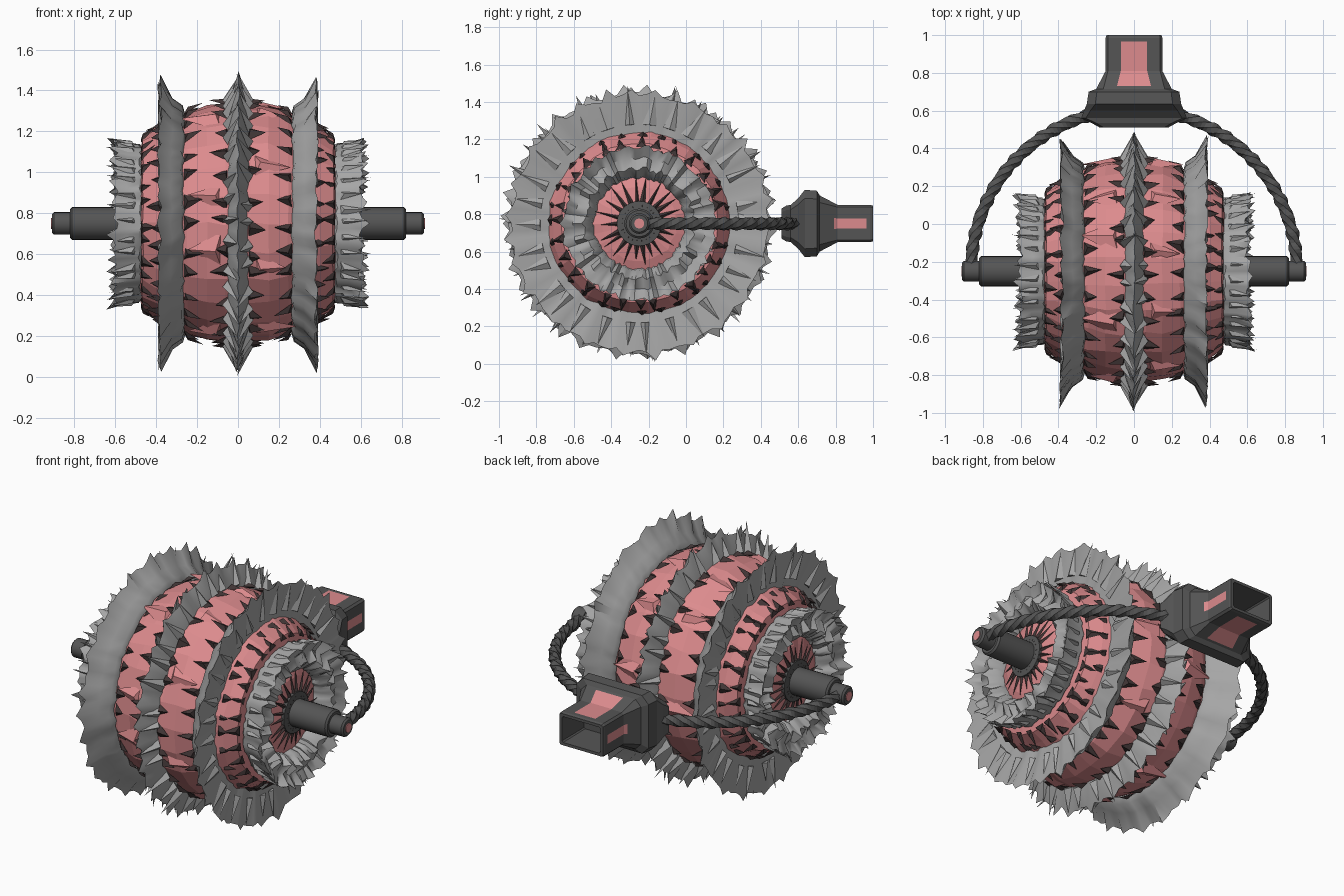
import bpy, bmesh, random
from math import sin, cos, pi, tau, radians, atan2
from mathutils import Vector

if "Cube" in bpy.data.objects:
    bpy.data.objects.remove(bpy.data.objects["Cube"])

random.seed(4)
CY, CZ = -0.25, 0.75          # drum axis runs along x through this point
rnd = random.uniform


def mat(name, c):
    m = bpy.data.materials.new(name)
    m.diffuse_color = (*c, 1)
    m.use_nodes = True
    m.node_tree.nodes["Principled BSDF"].inputs["Base Color"].default_value = m.diffuse_color
    return m


PINK = mat("pink", (0.72, 0.26, 0.27))
GREY = mat("frill_grey", (0.38, 0.38, 0.38))
DARK = mat("dark_metal", (0.09, 0.09, 0.09))
SHADE = mat("thorn_dark", (0.05, 0.035, 0.035))


def P(x, r, a):
    return (x, CY + r * cos(a), CZ + r * sin(a))


def make(name, verts, faces, m, smooth=None):
    me = bpy.data.meshes.new(name)
    me.from_pydata(verts, [], faces)
    bm = bmesh.new()
    bm.from_mesh(me)
    bmesh.ops.recalc_face_normals(bm, faces=bm.faces)
    bm.to_mesh(me)
    bm.free()
    me.materials.append(m)
    if smooth:
        me.polygons.foreach_set("use_smooth", [True] * len(me.polygons))
        me.set_sharp_from_angle(angle=radians(smooth))
    ob = bpy.data.objects.new(name, me)
    bpy.context.collection.objects.link(ob)
    return ob


def loft(name, rings, m, wrap=False, caps=True, smooth=None):
    """Skin a list of equal closed rings; wrap joins the last to the first."""
    n, k = len(rings[0]), len(rings)
    verts = [v for r in rings for v in r]
    faces = [(i * n + j, i * n + (j + 1) % n, (i + 1) % k * n + (j + 1) % n, (i + 1) % k * n + j)
             for i in range(k if wrap else k - 1) for j in range(n)]
    if caps and not wrap:
        faces += [tuple(range(n)), tuple(range((k - 1) * n, k * n))]
    return make(name, verts, faces, m, smooth)


def lathe(name, profile, n, m, jit=0, smooth=None):
    rings = [[P(x + rnd(-jit, jit) * .5, r + rnd(-jit, jit), tau * (j + rnd(-8, 8) * jit) / n) for j in range(n)]
             for x, r in profile]
    return loft(name, rings, m, smooth=smooth)


def frill(name, profile, tip, out, n, s=1, wob=0.008):
    """Pleated ring: the profile swept round, with every few tip points drawn out as a tooth."""
    rings, nxt = [], 0
    for j in range(n):
        tooth = j == nxt
        if tooth:
            nxt += random.choice((3, 4, 5))
        dx, dr = rnd(-wob, wob), rnd(-wob, wob)
        ring = []
        for i, (x, r) in enumerate(profile):
            t = rnd(.6, 1) if (i in tip and tooth) else 0
            k = 1 if i in tip else .6
            ring.append(P(s * (x + (dx * k if out[1] else dx * .4) + out[0] * t),
                          min(r + dr * k + out[1] * t, .748), tau * j / n))
        rings.append(ring)
    return loft(name, rings, GREY, wrap=True, smooth=45)


def thorns(name, base, end, n, w, lift, m, s=1, skip=0.0):
    """Row of three-sided thorns from base (x, r) towards end (x, r)."""
    V, F = [], []
    for j in range(n):
        if rnd(0, 1) < skip:
            continue
        a = tau * (j + rnd(-.25, .25)) / n
        ww, f = w * rnd(.7, 1.25), rnd(.7, 1.2)
        x0, r0 = base
        x1, r1 = (base[i] + (end[i] - base[i]) * f for i in (0, 1))
        b = len(V)
        V += [P(s * x0, r0, a - ww), P(s * x0, r0, a + ww),
              P(s * (x0 + lift[0]), r0 + lift[1], a), P(s * x1, r1, a + rnd(-.3, .3) * ww)]
        F += [(b, b + 1, b + 2), (b, b + 2, b + 3), (b + 2, b + 1, b + 3), (b + 1, b, b + 3)]
    return make(name, V, F, m)


# barrel body with faceted plates
half = [(.06, .585), (.15, .575), (.245, .545), (.32, .51), (.40, .465), (.465, .425), (.49, .30), (.53, .2), (.55, .1)]
lathe("drum_body", [(-x, r) for x, r in reversed(half)] + half, 26, PINK, .009)

# central frill
frill("centre_frill", [(-.055, .56), (-.035, .63), (0, .695), (.035, .63), (.055, .56)], (2,), (0, .055), 112, wob=.009)
for s in (-1, 1):
    thorns("centre_frill_barbs", (.05, .585), (.0, .735), 34, .05, (.025, .02), GREY, s)

for s, side in ((-1, "left"), (1, "right")):
    # large flared frill and its thorns
    frill(side + "_flared_frill", [(.265, .54), (.275, .575), (.325, .61), (.383, .685), (.375, .60), (.365, .52), (.36, .45)],
          (3,), (.004, .045), 104, s, .011)
    thorns(side + "_flared_barbs", (.372, .53), (.385, .69), 30, .06, (.02, 0), GREY, s)
    # end frill with teeth pointing along the axle
    frill(side + "_end_frill", [(.46, .36), (.48, .385), (.54, .39), (.60, .405), (.575, .35), (.59, .29), (.55, .25), (.50, .24)],
          (3, 5), (.035, .008), 96, s, .014)
    thorns(side + "_end_barbs", (.50, .38), (.625, .415), 34, .06, (.02, .025), GREY, s)
    # dark thorns where the body meets the frills
    thorns(side + "_inner_thorns", (.05, .58), (.13, .60), 28, .065, (.01, .03), SHADE, s)
    thorns(side + "_outer_thorns", (.265, .535), (.18, .585), 28, .065, (-.02, .035), SHADE, s)
    thorns(side + "_shoulder_thorns", (.37, .47), (.44, .465), 28, .07, (.02, .02), SHADE, s)
    thorns(side + "_rim_thorns", (.475, .41), (.41, .475), 28, .07, (-.01, .03), SHADE, s)
    thorns(side + "_body_plates", (.08, .57), (.27, .57), 9, .14, (.03, .035), PINK, s, .2)
    thorns(side + "_hub_thorns", (.555, .09), (.535, .235), 22, .18, (.015, .0), SHADE, s)
    # axle, stepped tip and collar
    lathe(side + "_axle", [(s * x, r) for x, r in ((.50, .12), (.565, .12), (.57, .08), (.81, .08), (.82, .07),
                                                  (.82, .055), (.90, .055), (.91, .045))], 24, DARK, smooth=30)
    lathe(side + "_axle_button", [(s * .90, .027), (s * .914, .027)], 12, PINK)

    # twisted arm sweeping back to the socket
    rings = []
    for i in range(61):
        a = radians(0 + 74 * i / 60)
        R = .862
        tube = .034 + .004 * sin(i * 1.3)
        ring = []
        for k in range(6):
            b = tau * k / 6 + i * .3
            q = R + tube * cos(b)
            ring.append((s * q * cos(a), -.245 + q * .99 * sin(a), CZ + tube * sin(b)))
        rings.append(ring)
    loft(side + "_arm", rings, DARK)


# rear socket: chamfered rectangles lofted along y, hollow at the back
def rect(y, w, h, c=.25):
    k = c * h
    pts = [(w, h - k), (w - k, h), (k - w, h), (-w, h - k), (-w, k - h), (k - w, -h), (w - k, -h), (w, k - h)]
    return [(x, y, CZ + z) for x, z in pts]


loft("handle_socket", [rect(.51, .18, .08), rect(.535, .225, .095), rect(.56, .28, .10), rect(.60, .265, .135),
                       rect(.635, .25, .18), rect(.70, .24, .175), rect(.715, .20, .15),
                       rect(.81, .15, .10, .12), rect(.985, .15, .10, .12), rect(1.0, .145, .095, .1),
                       rect(1.0, .128, .078, .1), rect(.80, .12, .07, .1)], DARK)

# pink inlays on the four socket sides
for s in (-1, 1):
    path = [(.73, .145), (.81, .1025), (.965, .1025)]
    V = [(e * w, y, CZ + s * h) for (y, h), w in zip(path, (.09, .07, .07)) for e in (-1, 1)]
    make("socket_inlay_flat", V, [(0, 1, 3, 2), (2, 3, 5, 4)], PINK)
    path = [(.79, .164), (.81, .1525), (.965, .1525)]
    V = [(s * w, y, CZ + e * h) for (y, w), h in zip(path, (.03, .027, .027)) for e in (-1, 1)]
    make("socket_inlay_side", V, [(0, 1, 3, 2), (2, 3, 5, 4)], PINK)
